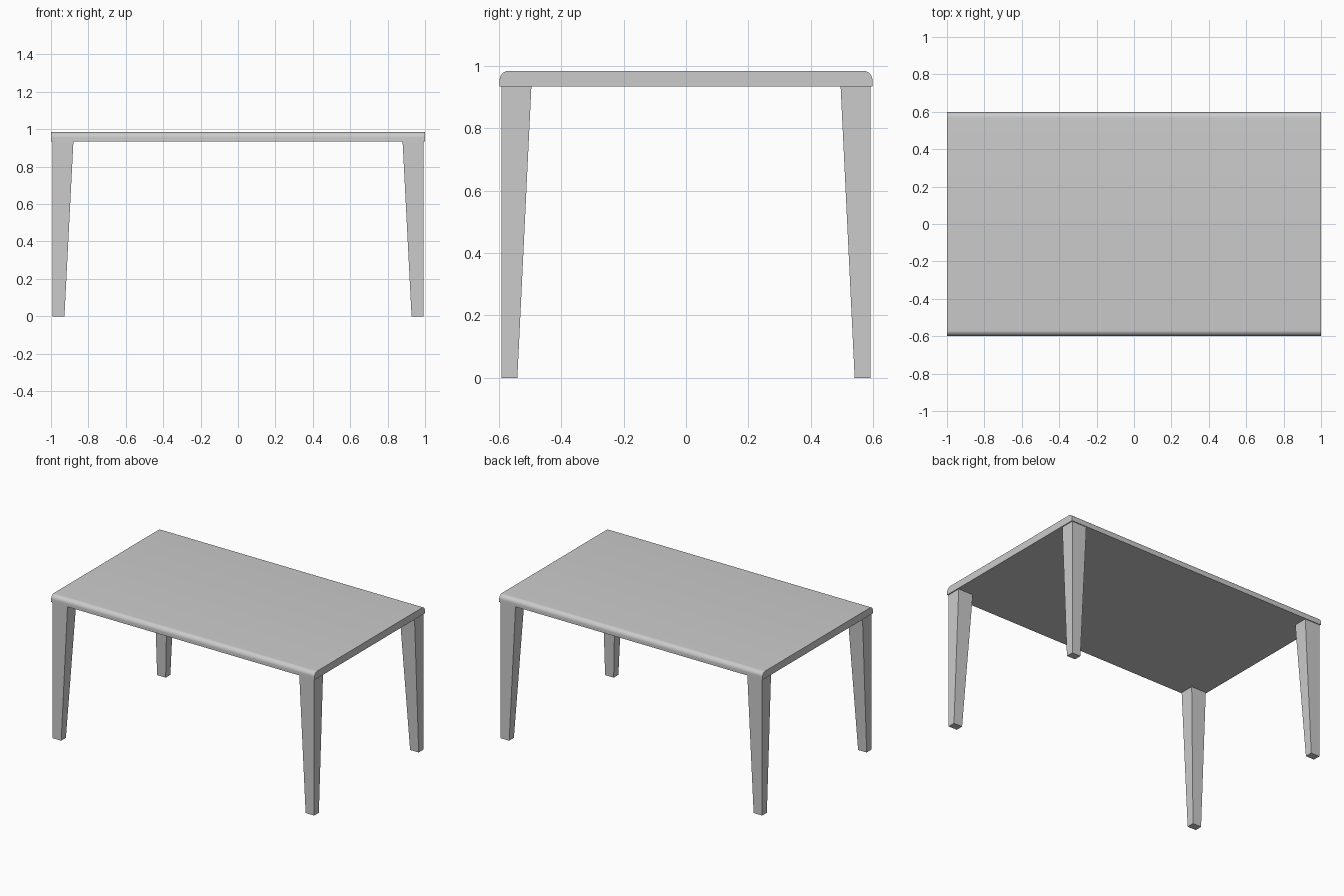
import bpy
import bmesh
from math import sin, cos, pi, radians

cube = bpy.data.objects.get("Cube")
if cube:
    bpy.data.objects.remove(cube, do_unlink=True)

grey = bpy.data.materials.new("light grey")
grey.use_nodes = True
colour = (0.6, 0.6, 0.6, 1)
grey.diffuse_color = colour
grey.node_tree.nodes["Principled BSDF"].inputs["Base Color"].default_value = colour


def loft(name, first, last):
    """Solid between two matching closed outlines."""
    bm = bmesh.new()
    a = [bm.verts.new(p) for p in first]
    b = [bm.verts.new(p) for p in last]
    bm.faces.new(a)
    bm.faces.new(b)
    for i in range(len(a)):
        j = (i + 1) % len(a)
        bm.faces.new((a[i], a[j], b[j], b[i]))
    bmesh.ops.recalc_face_normals(bm, faces=bm.faces)
    mesh = bpy.data.meshes.new(name)
    bm.to_mesh(mesh)
    bm.free()
    mesh.materials.append(grey)
    obj = bpy.data.objects.new(name, mesh)
    bpy.context.collection.objects.link(obj)
    return obj


# Tabletop: slab with the two long upper edges rounded
HALF_Y, LOW, HIGH, R = 0.598, 0.935, 0.985, 0.03
STEPS = 10
arc = [(HALF_Y - R + R * cos(t), HIGH - R + R * sin(t))
       for t in (pi / 2 * i / STEPS for i in range(STEPS + 1))]
profile = [(HALF_Y, LOW)] + arc + [(-y, z) for y, z in reversed(arc)] + [(-HALF_Y, LOW)]
top = loft("tabletop", [(-1, y, z) for y, z in profile], [(1, y, z) for y, z in profile])
bpy.ops.object.select_all(action="DESELECT")
top.select_set(True)
bpy.context.view_layer.objects.active = top
bpy.ops.object.shade_smooth_by_angle(angle=radians(30))

# Legs: upright outer faces, inner faces tapering towards the foot
OUT_X, OUT_Y = 0.993, 0.592


def leg_section(sx, sy, in_x, in_y, z):
    return [(sx * x, sy * y, z) for x, y in
            ((OUT_X, OUT_Y), (in_x, OUT_Y), (in_x, in_y), (OUT_X, in_y))]


for sx, side in ((1, "left"), (-1, "right")):
    for sy, end in ((-1, "front"), (1, "back")):
        loft(f"{end}_{side}_leg",
             leg_section(sx, sy, 0.928, 0.541, 0),
             leg_section(sx, sy, 0.88, 0.496, LOW))
